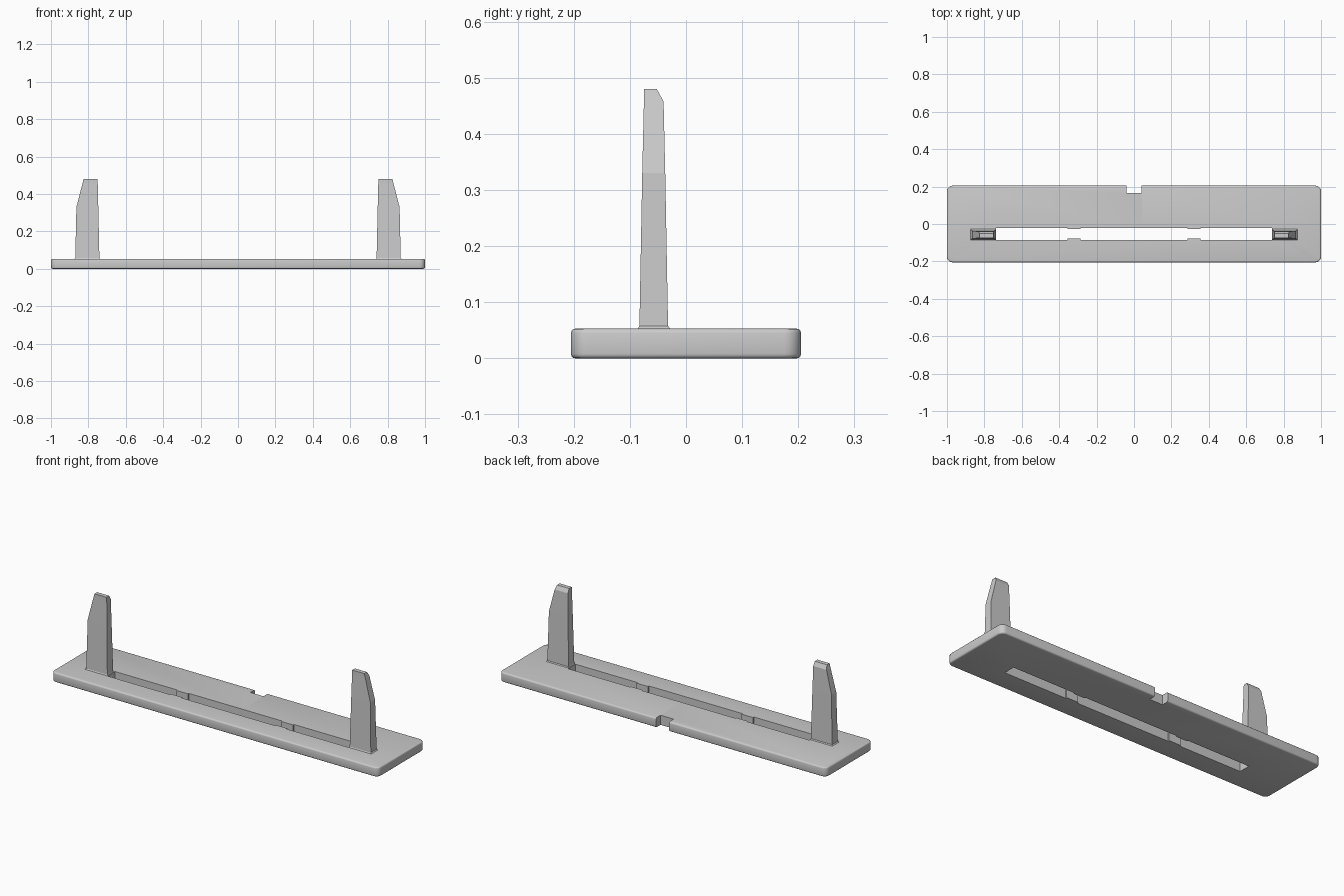
import bpy, bmesh

if "Cube" in bpy.data.objects:
    bpy.data.objects.remove(bpy.data.objects["Cube"])

grey = bpy.data.materials.new("light grey")
grey.diffuse_color = (0.6, 0.6, 0.6, 1)
grey.use_nodes = True
grey.node_tree.nodes["Principled BSDF"].inputs["Base Color"].default_value = grey.diffuse_color


def make_object(name, bm):
    bmesh.ops.recalc_face_normals(bm, faces=bm.faces[:])
    mesh = bpy.data.meshes.new(name)
    bm.to_mesh(mesh)
    bm.free()
    mesh.materials.append(grey)
    obj = bpy.data.objects.new(name, mesh)
    bpy.context.collection.objects.link(obj)
    return obj


def prism(bm, outline, z0, z1):
    face = bm.faces.new([bm.verts.new((x, y, z0)) for x, y in outline])
    top = bmesh.ops.extrude_face_region(bm, geom=[face])["geom"]
    verts = [v for v in top if isinstance(v, bmesh.types.BMVert)]
    bmesh.ops.translate(bm, verts=verts, vec=(0, 0, z1 - z0))


# Base plate: rounded corners, then a softened top and bottom rim
T = 0.053
bm = bmesh.new()
prism(bm, [(-1, -0.205), (1, -0.205), (1, 0.205), (-1, 0.205)], 0, T)
corners = [e for e in bm.edges if abs(e.verts[0].co.z - e.verts[1].co.z) > 0.01]
bmesh.ops.bevel(bm, geom=corners, offset=0.03, segments=5, profile=0.5, affect='EDGES')
rim = [e for e in bm.edges if abs(e.verts[0].co.z - e.verts[1].co.z) < 0.001]
bmesh.ops.bevel(bm, geom=rim, offset=0.008, segments=3, profile=0.5, affect='EDGES')
plate = make_object("base_plate", bm)

# Cutter: long slot with two pairs of narrowing tabs, plus the back notch
S, A, B = 0.737, 0.286, 0.356
low, low_tab, high, high_tab = -0.086, -0.078, -0.021, -0.028
front = [(-S, low), (-B, low), (-B, low_tab), (-A, low_tab), (-A, low),
         (A, low), (A, low_tab), (B, low_tab), (B, low), (S, low)]
back = [(x, high_tab if y == low_tab else high) for x, y in reversed(front)]
bm = bmesh.new()
prism(bm, front + back, -0.1, 0.2)
prism(bm, [(-0.04, 0.165), (0.04, 0.165), (0.04, 0.3), (-0.04, 0.3)], -0.1, 0.2)
cutter = make_object("slot_and_notch_cutter", bm)
cutter.hide_render = True
cutter.hide_viewport = True
cut = plate.modifiers.new("slot_and_notch", 'BOOLEAN')
cut.operation = 'DIFFERENCE'
cut.solver = 'EXACT'
cut.object = cutter

# Upright prongs: lofted rectangles (z, inner x, outer x, front y, back y)
rings = [(0.040, 0.739, 0.875, -0.086, -0.028),
         (0.053, 0.739, 0.875, -0.086, -0.028),
         (0.058, 0.741, 0.870, -0.083, -0.032),
         (0.330, 0.747, 0.864, -0.078, -0.037),
         (0.458, 0.750, 0.831, -0.075, -0.040),
         (0.480, 0.751, 0.825, -0.075, -0.052)]
bm = bmesh.new()
loops = [[bm.verts.new(p) for p in ((xi, y0, z), (xo, y0, z), (xo, y1, z), (xi, y1, z))]
         for z, xi, xo, y0, y1 in rings]
for lo, hi in zip(loops, loops[1:]):
    for i in range(4):
        j = (i + 1) % 4
        bm.faces.new((lo[i], lo[j], hi[j], hi[i]))
bm.faces.new(loops[0])
bm.faces.new(loops[-1])
prongs = make_object("upright_prongs", bm)
prongs.modifiers.new("mirror", 'MIRROR').use_axis = (True, False, False)

# Soft shading on the rounded rim, sharp elsewhere
bpy.ops.object.select_all(action='DESELECT')
plate.select_set(True)
bpy.context.view_layer.objects.active = plate
bpy.ops.object.modifier_apply(modifier="slot_and_notch")
bpy.ops.object.shade_smooth_by_angle(angle=0.6)
bpy.data.objects.remove(cutter)
